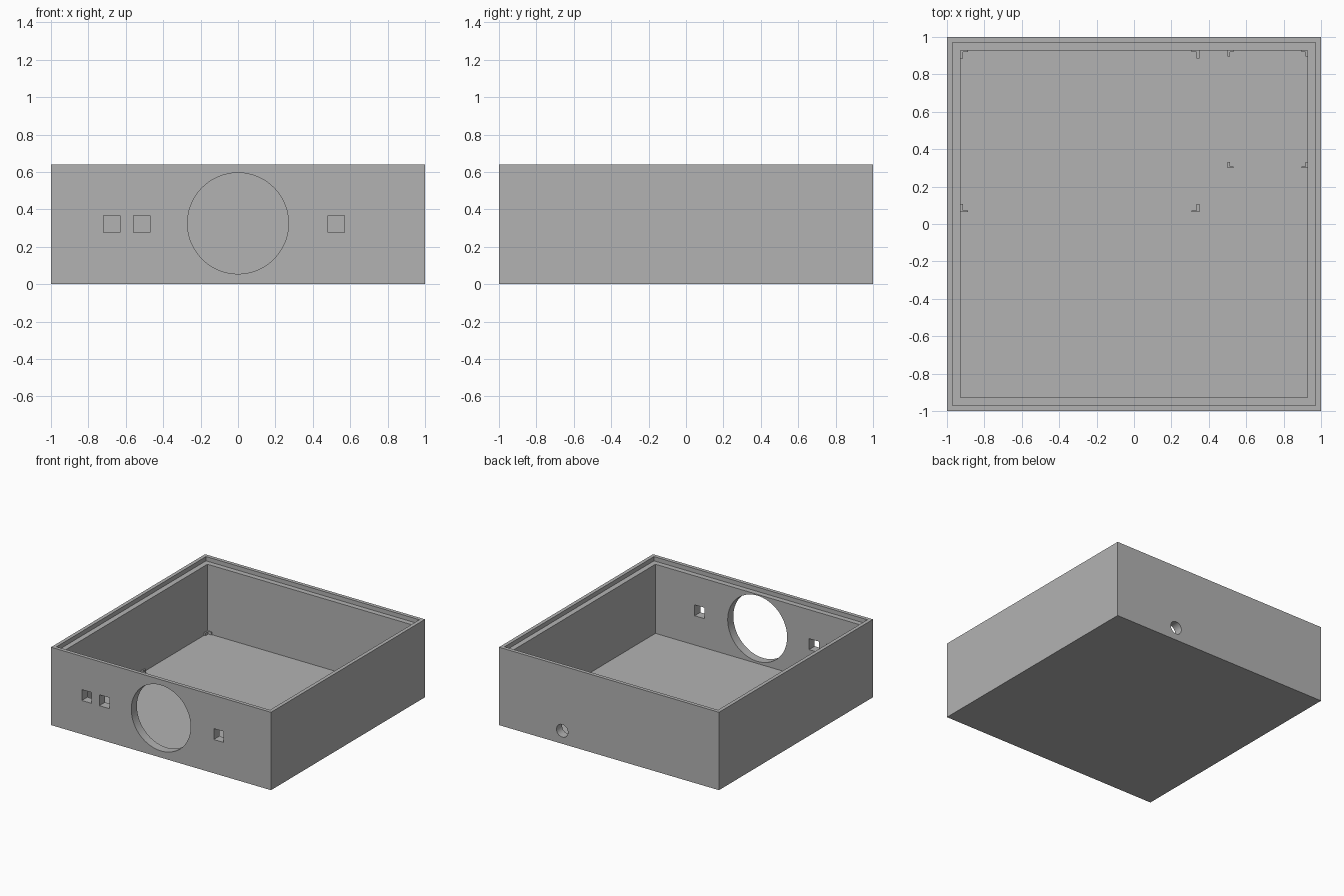
import bpy
import math

if "Cube" in bpy.data.objects:
    bpy.data.objects.remove(bpy.data.objects["Cube"], do_unlink=True)

HEIGHT, FLOOR, LEDGE = 0.64, 0.037, 0.605
INNER, LIP = 0.927, 0.97

# Single plain grey
grey = bpy.data.materials.new("plain_grey")
grey.use_nodes = True
colour = (0.45, 0.45, 0.45, 1)
grey.diffuse_color = colour
grey.node_tree.nodes["Principled BSDF"].inputs["Base Color"].default_value = colour


def box(name, low, high):
    """Axis-aligned box between two corners."""
    centre = [(a + b) / 2 for a, b in zip(low, high)]
    bpy.ops.mesh.primitive_cube_add(size=1, location=centre)
    obj = bpy.context.object
    obj.name = name
    obj.scale = [b - a for a, b in zip(low, high)]
    bpy.ops.object.transform_apply(location=True, rotation=False, scale=True)
    obj.data.materials.append(grey)
    return obj


def rod(name, x, y, z, radius, sides):
    """Cylinder lying along y."""
    bpy.ops.mesh.primitive_cylinder_add(vertices=sides, radius=radius, depth=0.3,
                                        location=(x, y, z), rotation=(math.pi / 2, 0, 0))
    obj = bpy.context.object
    obj.name = name
    obj.data.materials.append(grey)
    return obj


def cut(target, cutter):
    cutter.hide_render = True
    mod = target.modifiers.new("cut", "BOOLEAN")
    mod.operation = "DIFFERENCE"
    mod.solver = "EXACT"
    mod.object = cutter
    bpy.context.view_layer.objects.active = target
    bpy.ops.object.modifier_apply(modifier=mod.name)
    bpy.data.objects.remove(cutter, do_unlink=True)


# Open tray with a stepped rim
case = box("case", (-1, -1, 0), (1, 1, HEIGHT))
cut(case, box("cavity", (-INNER, -INNER, FLOOR), (INNER, INNER, 1)))
cut(case, box("lid_recess", (-LIP, -LIP, LEDGE), (LIP, LIP, 1)))

# Front openings: one large round, three small square
cut(case, rod("round_opening", 0, -1, 0.325, 0.27, 96))
for x in (-0.675, -0.515, 0.525):
    cut(case, box("square_opening", (x - 0.045, -1.1, 0.277), (x + 0.045, -0.85, 0.367)))

# Cable hole through the back wall
cut(case, rod("cable_hole", 0.425, 1, 0.107, 0.052, 48))

bpy.ops.object.select_all(action="DESELECT")
case.select_set(True)
bpy.context.view_layer.objects.active = case
bpy.ops.object.shade_smooth_by_angle(angle=math.radians(30))


def corner_brackets(name, x0, x1, y0, y1, arm, thick_x, thick_y, top):
    """Four L-shaped locators at the corners of a rectangle on the floor."""
    base = FLOOR - 0.005
    for x, sx in ((x0, 1), (x1, -1)):
        for y, sy in ((y0, 1), (y1, -1)):
            for dx, dy in ((arm, thick_y), (thick_x, arm)):
                xs = sorted((x, x + sx * dx))
                ys = sorted((y, y + sy * dy))
                box(name, (xs[0], ys[0], base), (xs[1], ys[1], top))


# Locating brackets for two boards
corner_brackets("large_board_bracket", -0.93, 0.35, 0.065, 0.928, 0.043, 0.015, 0.008, 0.06)
corner_brackets("small_board_bracket", 0.5, 0.928, 0.3, 0.928, 0.032, 0.012, 0.008, 0.06)
